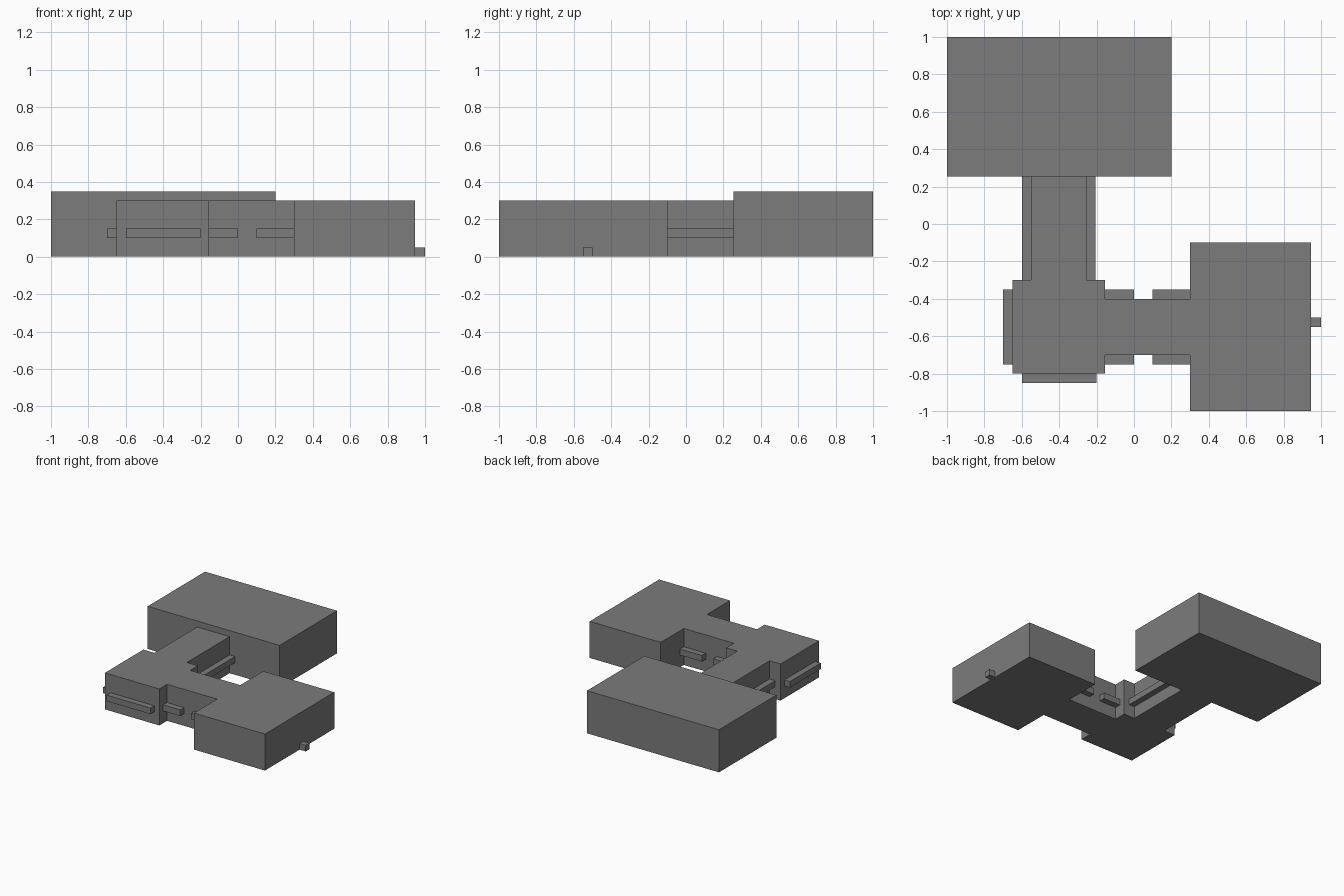
import bpy

cube = bpy.data.objects.get("Cube")
if cube:
    bpy.data.objects.remove(cube, do_unlink=True)

grey = bpy.data.materials.new("plain_grey")
grey.use_nodes = True
colour = (0.2, 0.2, 0.2, 1)
grey.diffuse_color = colour
grey.node_tree.nodes["Principled BSDF"].inputs["Base Color"].default_value = colour


def block(name, x, y, z):
    """Box spanning the given (low, high) ranges."""
    spans = (x, y, z)
    bpy.ops.mesh.primitive_cube_add(size=1, location=[sum(s) / 2 for s in spans])
    ob = bpy.context.object
    ob.name = name
    ob.scale = [hi - lo for lo, hi in spans]
    bpy.ops.object.transform_apply(location=False, rotation=False, scale=True)
    ob.data.materials.append(grey)
    return ob


WALL = (0, 0.3)
LEDGE = (0.1, 0.15)
DEPTH = 0.05

# Main rooms
block("back_hall", (-1, 0.2), (0.255, 1), (0, 0.35))
block("left_room", (0.3, 0.945), (-1, -0.1), WALL)
block("corner_room", (-0.65, -0.155), (-0.8, -0.3), WALL)

# Connecting corridors
block("back_corridor", (-0.55, -0.255), (-0.3, 0.255), WALL)
block("side_corridor", (-0.155, 0.3), (-0.7, -0.4), WALL)

# Ledges on the corner room's outer walls
block("front_ledge", (-0.6, -0.2), (-0.8 - DEPTH, -0.8), LEDGE)
block("right_ledge", (-0.65 - DEPTH, -0.65), (-0.75, -0.35), LEDGE)

# Long ledges on both sides of the back corridor
for side, x in (("right", -0.6), ("left", -0.255)):
    block(f"back_corridor_{side}_ledge", (x, x + DEPTH), (-0.3, 0.255), LEDGE)

# Split ledges on both sides of the side corridor
for side, y in (("front", -0.75), ("back", -0.4)):
    for part, span in (("short", (-0.155, 0)), ("long", (0.1, 0.3))):
        block(f"side_corridor_{side}_{part}_ledge", span, (y, y + DEPTH), LEDGE)

# Small step outside the left room
block("outer_step", (0.945, 1), (-0.55, -0.5), (0, DEPTH))
